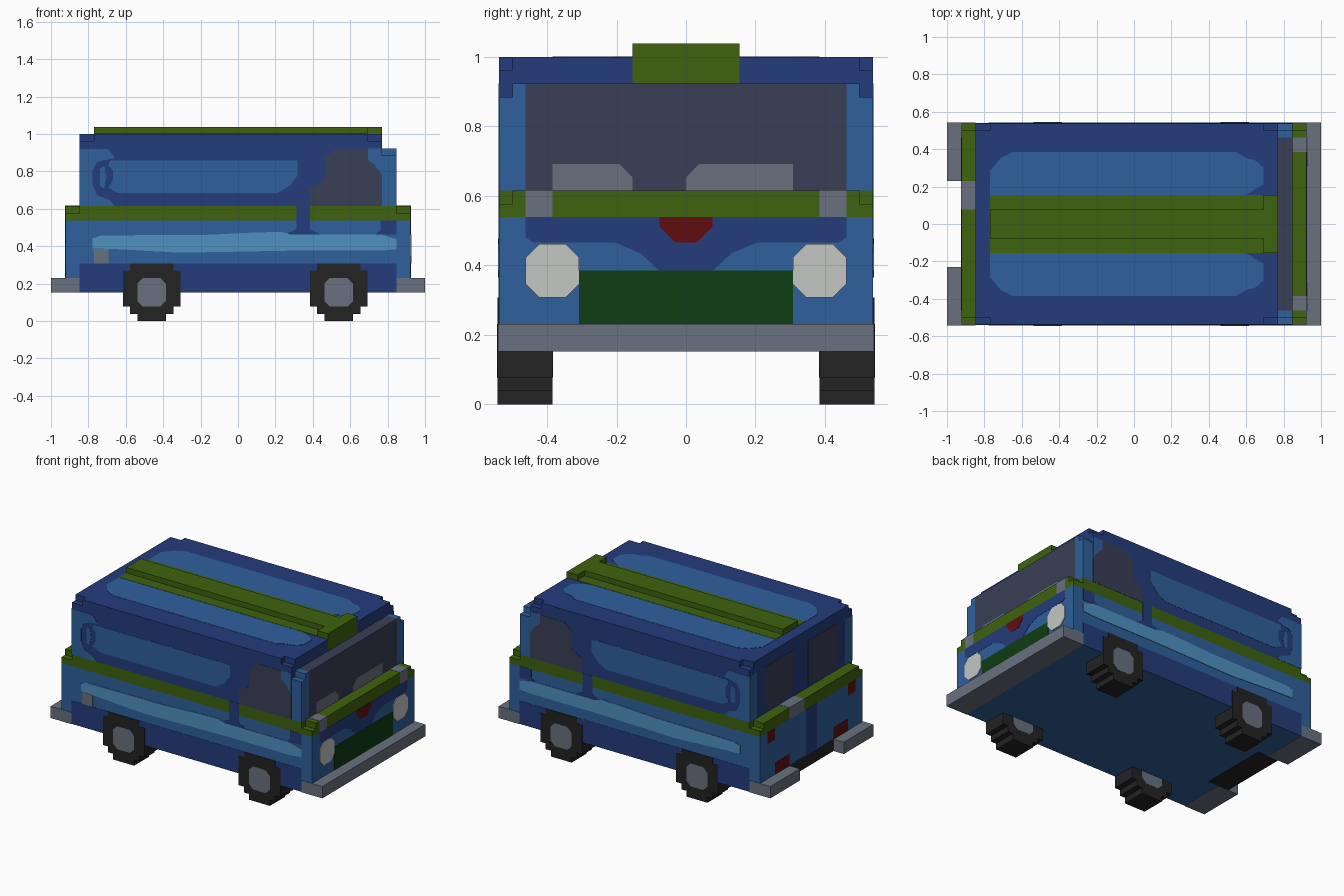
import bpy, bmesh
from mathutils import Vector

cube = bpy.data.objects.get("Cube")
if cube:
    bpy.data.objects.remove(cube, do_unlink=True)

U = 2 / 52          # one grid unit
T = 0.04            # thickness step of painted plates, in grid units


def material(name, r, g, b):
    lin = [((c / 255 + 0.055) / 1.055) ** 2.4 if c > 10 else c / 255 / 12.92 for c in (r, g, b)]
    m = bpy.data.materials.new(name)
    m.use_nodes = True
    m.diffuse_color = (*lin, 1)
    m.node_tree.nodes["Principled BSDF"].inputs["Base Color"].default_value = (*lin, 1)
    return m


DARK = material("dark blue", 35, 60, 124)
MID = material("mid blue", 46, 96, 156)
LIGHT = material("light blue", 80, 145, 192)
GREEN = material("olive green", 62, 98, 14)
GLASS = material("slate glass", 56, 62, 86)
GREY = material("grey", 105, 113, 126)
BLACK = material("black", 35, 35, 35)
WHITE = material("lamp white", 196, 198, 196)
FOREST = material("dark green", 15, 61, 18)
RED = material("red", 97, 13, 15)


def prism(name, mat, pts, axis, lo, hi):
    """Extrude a 2D outline along an axis, in grid units."""
    place = {"x": lambda a, b, d: (d, a, b),
             "y": lambda a, b, d: (a, d, b),
             "z": lambda a, b, d: (a, b, d)}[axis]
    bm = bmesh.new()
    ends = [[bm.verts.new(Vector(place(a, b, d)) * U) for a, b in pts] for d in (lo, hi)]
    n = len(pts)
    bm.faces.new(ends[0])
    bm.faces.new(ends[1])
    for i in range(n):
        j = (i + 1) % n
        bm.faces.new((ends[0][i], ends[0][j], ends[1][j], ends[1][i]))
    bmesh.ops.recalc_face_normals(bm, faces=bm.faces)
    mesh = bpy.data.meshes.new(name)
    bm.to_mesh(mesh)
    bm.free()
    mesh.materials.append(mat)
    obj = bpy.data.objects.new(name, mesh)
    bpy.context.collection.objects.link(obj)
    return obj


def rect(a0, a1, b0, b1):
    return [(a0, b0), (a1, b0), (a1, b1), (a0, b1)]


def box(name, mat, x0, x1, y0, y1, z0, z1):
    return prism(name, mat, rect(x0, x1, y0, y1), "z", z0, z1)


def octagon(a, b, r, c):
    return [(a - c, b - r), (a + c, b - r), (a + r, b - c), (a + r, b + c),
            (a + c, b + r), (a - c, b + r), (a - r, b + c), (a - r, b - c)]


def notched(x0, x1, y=14, dx=2, dy=1):
    """Rectangle with its four corners stepped in."""
    return [(x0, -y + dy), (x0 + dx, -y + dy), (x0 + dx, -y), (x1 - dx, -y),
            (x1 - dx, -y + dy), (x1, -y + dy), (x1, y - dy), (x1 - dx, y - dy),
            (x1 - dx, y), (x0 + dx, y), (x0 + dx, y - dy), (x0, y - dy)]


def plate(name, mat, pts, axis, pos, level=1):
    """Thin painted plate; a higher level lies on top of a lower one."""
    s = 1 if pos > 0 else -1
    return prism(name, mat, pts, axis, pos - s * 0.1, pos + s * T * level)


# Body shell
box("lower_body", MID, -24, 24, -14, 14, 4, 14)
box("belt_lower", GREEN, -24, 24, -14, 14, 14, 15)
prism("belt_upper", GREEN, notched(-24, 24), "z", 15, 16)
box("upper_body", DARK, -22, 20, -14, 14, 16, 25)
prism("roof_layer", DARK, notched(-22, 20), "z", 25, 26)

# Windscreen with its pillars
box("windscreen", GLASS, 20, 22, -12, 12, 16, 24)
for s, tag in ((-1, "front"), (1, "back")):
    box("pillar_" + tag, MID, 20, 22, *sorted((12 * s, 14 * s)), 16, 23)
    box("pillar_top_" + tag, MID, 20, 22, *sorted((12 * s, 13 * s)), 23, 24)

# Roof ridge with a wide end block and green painted sides
box("ridge", GREEN, -20, 18, -2, 2, 26, 27)
box("ridge_end", GREEN, 18, 20 + T, -4, 4, 24, 27)
plate("ridge_sides", GREEN, rect(-20, 18, -4, 4), "z", 26, 2)
ROOF_PANEL = [(-20, 4), (-20, 7.4), (-18.5, 9.2), (-16.8, 10), (14.2, 10), (15.5, 9.2),
              (16.8, 8.9), (18, 7.8), (18, 5.5), (16.8, 4.8), (15.5, 4)]

# Outlines on the long sides
SIDE = [
    ("sill", DARK, rect(-22, 22, 4, 8), 1),
    ("stripe", LIGHT, [(-20.2, 11.5), (-19, 11.9), (-4, 12), (2, 12.3), (6, 12.4), (7.5, 12),
                       (20, 12), (22, 11.4), (22, 10), (20, 9.8), (8, 9.8), (-8, 9.5),
                       (-17, 10), (-20.2, 10.1)], 2),
    ("door_post", DARK, [(8.1, 16), (10, 16), (10, 12.8), (11.5, 12), (6.5, 12), (8.1, 12.8)], 1),
    ("door_edge", DARK, [(19.8, 14), (22, 14), (22, 12), (19, 12), (19.8, 12.6)], 1),
    ("side_window", GLASS, [(10, 16), (10, 18.4), (12.1, 19.6), (12.1, 22.7), (13.5, 23.9),
                            (18.1, 23.9), (18.1, 22.4), (19, 21.7), (20, 20.3), (20, 16)], 1),
    ("window_corner", MID, [(18.1, 24), (20, 24), (20, 20.3), (19, 21.7), (18.1, 22.4)], 1),
    ("tail_trim", MID, [(-22, 23.9), (-18, 23.9), (-17.1, 22.7), (-19.6, 22.1), (-20.2, 21),
                        (-20.2, 18.9), (-19.6, 17.5), (-18, 16.9), (-17.1, 16), (-22, 16)], 1),
    ("side_panel", MID, [(-17.8, 22.3), (8.3, 22.3), (8.3, 20.3), (7.2, 18.8), (5.5, 17.8),
                         (-16.7, 17.8), (-18, 18.5), (-17.4, 19.6), (-17.4, 21), (-18, 21.6)], 1),
    ("tail_trim_inset", MID, [(-19.2, 21.2), (-18.6, 21.6), (-18.3, 20), (-18.6, 18.4),
                              (-19.2, 18.8)], 1),
]

# Stepped tyre outline, centred on x = 0
half = [(2, 0), (2, 1), (3, 1), (3, 2), (4, 2), (4, 7), (3, 7), (3, 8)]
TYRE = half + [(-a, b) for a, b in reversed(half)]

for s, tag in ((-1, "front"), (1, "back")):
    plate("roof_panel_" + tag, MID, [(a, b * s) for a, b in ROOF_PANEL], "z", 26)
    for name, mat, pts, level in SIDE:
        plate(f"{name}_{tag}", mat, pts, "y", 14 * s, level)
    for cx, end in ((-12, "tail"), (14, "cab")):
        tyre = [(a + cx, b) for a, b in TYRE]
        prism(f"tyre_{end}_{tag}", BLACK, tyre, "y", 10 * s, (14 + 3 * T) * s)
        prism(f"hub_{end}_{tag}", GREY, octagon(cx, 4, 2, 1.2), "y",
              (10 - T) * s, (14 + 4 * T) * s)
plate("fuel_cap", GREY, rect(-20, -18, 8, 10), "y", -14, 1)

# Bumpers
box("cab_bumper", GREY, 22, 26, -14 - 2 * T, 14 + 2 * T, 4 - T, 6)
for s, tag in ((-1, "front"), (1, "back")):
    box("tail_bumper_" + tag, GREY, -26, -22, *sorted((6 * s, (14 + 2 * T) * s)), 4 - T, 6)
box("number_panel", BLACK, -24 - T, -20, -6, 6, 4 - T, 6)

# Cab end details
V = [(0, 14), (12, 14), (12, 12.5), (11.4, 12.1), (5.3, 12.1), (3.4, 11.3), (2, 10)]
plate("nose_band", DARK, V[1:] + [(-a, b) for a, b in reversed(V[1:])], "x", 24, 1)
plate("badge", RED, [(-2, 14), (2, 14), (2, 13.3), (0.8, 12.1), (-0.8, 12.1), (-2, 13.3)],
      "x", 24, 2)
plate("grille", FOREST, rect(-8, 8, 6, 10), "x", 24, 2)
plate("seat_front", GREY, [(-10, 16), (-10, 18), (-5, 18), (-4, 17), (-4, 16)], "x", 22)
plate("seat_back", GREY, [(0, 16), (0, 17), (1, 18), (8, 18), (8, 16)], "x", 22)
for s, tag in ((-1, "front"), (1, "back")):
    plate("headlight_" + tag, WHITE, octagon(10 * s, 10, 2, 1), "x", 24, 3)
    box("indicator_" + tag, GREY, 22, 24 + T, *sorted((10 * s, 12 * s)), 14, 16 + T)

# Tail end details
plate("tail_door_gap", DARK, rect(-1.5, 1.5, 6, 14), "x", -24)
plate("tail_sill", DARK, rect(-14, 14, 4, 6), "x", -24)
box("tail_handle", GREY, -24 - T, -22, 2, 6, 14, 16 + T)
for s, tag in ((-1, "front"), (1, "back")):
    plate("tail_window_" + tag, GLASS, rect(2 * s, 10 * s, 16.5, 24), "x", -22)
    plate("tail_pillar_" + tag, MID, rect(12 * s, 14 * s, 16, 24), "x", -22)
    plate("tail_lamp_upper_" + tag, RED, rect(10 * s, 12 * s, 12, 14), "x", -24)
    plate("tail_lamp_lower_" + tag, RED, rect(6 * s, 10 * s, 6, 8), "x", -24)
